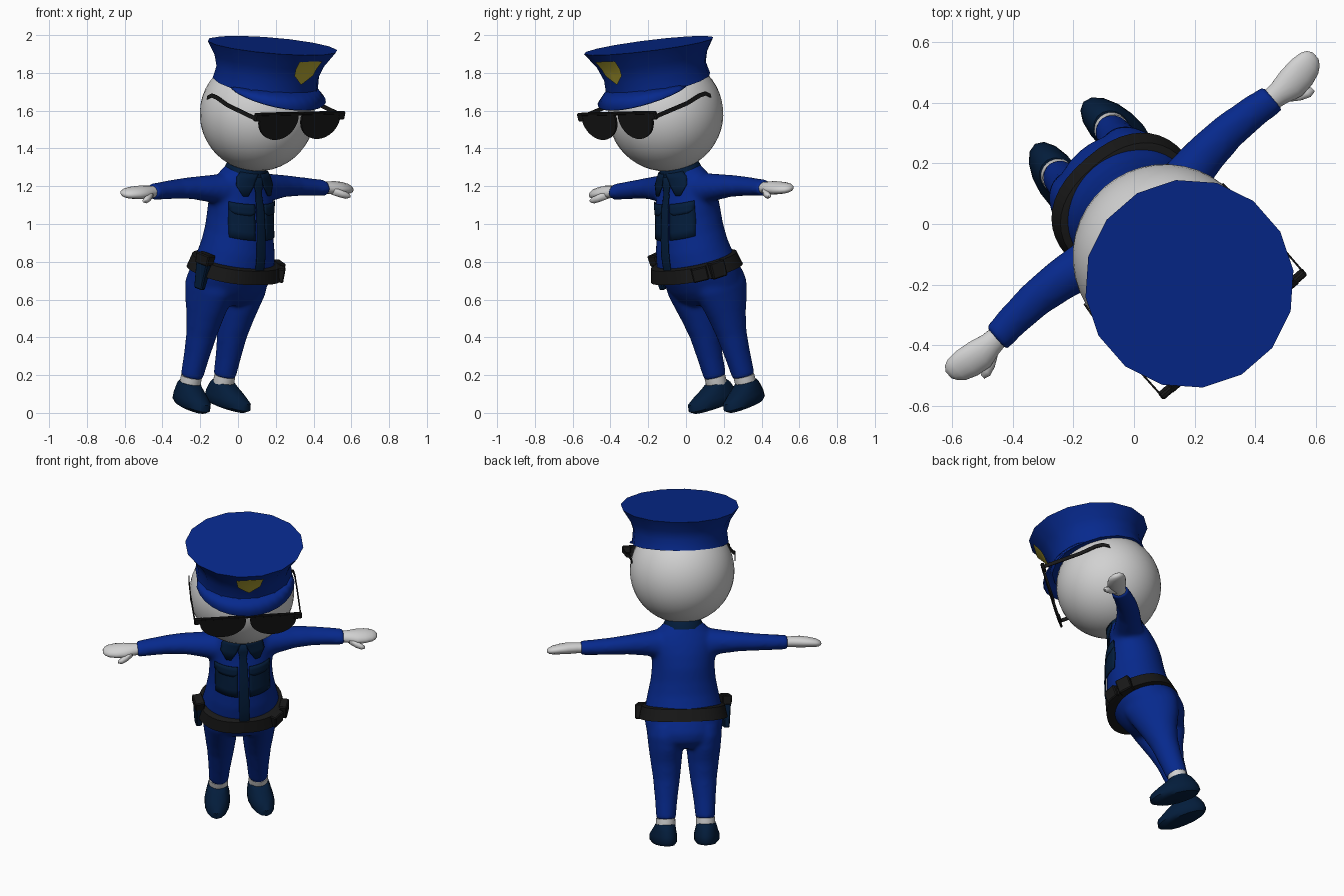
import bpy, bmesh, math
from mathutils import Matrix, Vector

if "Cube" in bpy.data.objects:
    bpy.data.objects.remove(bpy.data.objects["Cube"])

# Whole figure is built upright facing -y, then turned and leaned by this pose
POSE = (Matrix.Translation((-0.188, 0.268, 0.035)) @ Matrix.Rotation(math.radians(41), 4, 'Z')
        @ Matrix.Rotation(math.radians(-1), 4, 'Y') @ Matrix.Rotation(math.radians(17), 4, 'X'))


def material(name, rgb):
    m = bpy.data.materials.new(name)
    m.diffuse_color = (*rgb, 1)
    m.use_nodes = True
    m.node_tree.nodes["Principled BSDF"].inputs["Base Color"].default_value = m.diffuse_color
    return m


BLUE = material("uniform_blue", (0.002, 0.022, 0.265))
NAVY = material("dark_navy", (0.001, 0.012, 0.044))
BLACK = material("black", (0.009, 0.009, 0.009))
WHITE = material("pale_skin", (0.64, 0.64, 0.64))
GOLD = material("badge_gold", (0.48, 0.40, 0.035))


def finish(name, bm, mat, angle=45):
    bmesh.ops.recalc_face_normals(bm, faces=bm.faces)
    me = bpy.data.meshes.new(name)
    bm.to_mesh(me)
    bm.free()
    me.materials.append(mat)
    ob = bpy.data.objects.new(name, me)
    bpy.context.collection.objects.link(ob)
    ob.matrix_world = POSE
    bpy.ops.object.select_all(action='DESELECT')
    ob.select_set(True)
    bpy.context.view_layer.objects.active = ob
    bpy.ops.object.shade_smooth_by_angle(angle=math.radians(angle))
    return ob


def loft(name, rings, mat, closed=True, angle=45):
    """Skin a list of equal-length point rings; closed rings get end caps."""
    bm = bmesh.new()
    vs = [[bm.verts.new(p) for p in r] for r in rings]
    n = len(rings[0])
    for a, b in zip(vs, vs[1:]):
        for i in range(n if closed else n - 1):
            j = (i + 1) % n
            bm.faces.new((a[i], a[j], b[j], b[i]))
    if closed:
        bm.faces.new(vs[0])
        bm.faces.new(vs[-1])
    return finish(name, bm, mat, angle)


def oval_z(x, y, z, rx, ry, n=24, p=1.0):
    """Horizontal oval; p below 1 makes it squarer."""
    pts = []
    for k in range(n):
        c, s = math.cos(k * math.tau / n), math.sin(k * math.tau / n)
        pts.append((x + rx * math.copysign(abs(c) ** p, c), y + ry * math.copysign(abs(s) ** p, s), z))
    return pts


def oval_x(x, y, z, ry, rz, n=16):
    return [(x, y + ry * math.cos(k * math.tau / n), z + rz * math.sin(k * math.tau / n)) for k in range(n)]


def box(name, matrix, size, mat, taper=1.0):
    bm = bmesh.new()
    bmesh.ops.create_cube(bm, size=1)
    for v in bm.verts:
        k = taper if v.co.z < 0 else 1
        v.co = matrix @ Vector((v.co.x * size[0] * k, v.co.y * size[1] * k, v.co.z * size[2]))
    bmesh.ops.bevel(bm, geom=bm.edges[:], offset=0.006, segments=1, affect='EDGES')
    return finish(name, bm, mat, 30)


# Torso: height, half width, half depth, centre y
TORSO = [(.585, .13, .11, .005), (.63, .2, .165, 0), (.68, .22, .187, -.008), (.75, .23, .196, -.028),
         (.82, .224, .193, -.042), (.90, .207, .183, -.042), (.98, .19, .174, -.03), (1.06, .183, .166, -.013),
         (1.14, .187, .15, 0), (1.20, .19, .13, .01), (1.25, .175, .115, .012), (1.29, .14, .105, .01),
         (1.32, .11, .098, .008)]
uniform = [loft("uniform", [oval_z(0, c, z, a, b, 32) for z, a, b, c in TORSO], BLUE)]


def chest_y(x, z):
    """Front surface of the torso at a given x and height."""
    for p, q in zip(TORSO, TORSO[1:]):
        if p[0] <= z <= q[0]:
            t = (z - p[0]) / (q[0] - p[0])
            a, b, c = (p[i] + (q[i] - p[i]) * t for i in (1, 2, 3))
            return c - b * math.sqrt(max(0.05, 1 - (x / a) ** 2))
    return 0


def chest_plate(name, rows, offset, mat):
    """Thin cloth piece lying on the chest; rows are (height, x start, x end)."""
    cols = 8
    rings = []
    for z, x0, x1 in rows:
        xs = [x0 + (x1 - x0) * k / cols for k in range(cols + 1)]
        rings.append([(x, chest_y(x, z) - offset, z) for x in xs])
    ob = loft(name, rings, mat, closed=False)
    mod = ob.modifiers.new("thickness", 'SOLIDIFY')
    mod.thickness = 0.005
    mod.offset = 0


# Tie with knot, neck and collar band
chest_plate("tie", [(z, -w, w) for z, w in ((1.30, .02), (1.25, .028), (1.22, .02), (1.2, .022), (1.14, .025),
            (1.06, .027), (.98, .029), (.9, .03), (.82, .028), (.79, .026))], .012, NAVY)
loft("neck", [oval_z(0, .005, z, .085, .085) for z in (1.25, 1.38)], WHITE)
loft("collar_band", [oval_z(0, .006, z, r, r * .97) for z, r in ((1.29, .118), (1.315, .113), (1.335, .104))], NAVY)

for side, s in (("right", -1), ("left", 1)):
    # Collar flap and chest pocket
    chest_plate(side + "_collar_flap", [(1.318, s * .008, s * .095), (1.29, s * .02, s * .118),
                (1.25, s * .035, s * .128), (1.2, s * .07, s * .098)], .014, NAVY)
    chest_plate(side + "_pocket", [(z, s * .034, s * .158) for z in (1.155, 1.14, 1.1, 1.06, 1.02, .98)], .006, NAVY)
    chest_plate(side + "_pocket_flap", [(1.162, s * .032, s * .16), (1.14, s * .032, s * .16),
                (1.12, s * .032, s * .16), (1.105, s * .06, s * .135)], .01, NAVY)

    # Sleeve, hand and thumb
    uniform.append(loft(side + "_sleeve", [oval_x(s * x, y, z, ry, rz) for x, y, z, ry, rz in (
        (.06, .01, 1.19, .09, .09), (.15, .015, 1.195, .09, .086), (.21, .027, 1.2, .081, .072),
        (.32, .046, 1.2, .071, .058), (.42, .052, 1.195, .063, .051), (.52, .046, 1.19, .057, .046),
        (.607, .036, 1.187, .052, .043))], BLUE))
    loft(side + "_hand", [oval_x(s * x, y, z, ry, rz) for x, y, z, ry, rz in (
        (.58, .037, 1.187, .036, .03), (.63, .034, 1.188, .042, .032), (.68, .032, 1.187, .056, .034),
        (.73, .037, 1.184, .056, .03), (.77, .042, 1.18, .047, .025), (.79, .045, 1.177, .034, .018),
        (.802, .046, 1.176, .015, .009))], WHITE, angle=70)
    loft(side + "_thumb", [oval_x(s * x, y, z, r, r, 10) for x, y, z, r in (
        (.635, .01, 1.18, .022), (.67, -.018, 1.172, .021), (.70, -.034, 1.166, .019),
        (.722, -.04, 1.163, .009))], WHITE, angle=70)

    # Trouser leg, sock and shoe
    uniform.append(loft(side + "_leg", [oval_z(s * x, y, z, rx, ry) for z, x, y, rx, ry in (
        (.162, .115, 0, .057, .062), (.28, .112, -.004, .066, .07), (.40, .108, -.006, .079, .082),
        (.50, .109, -.006, .091, .107), (.58, .11, -.002, .1, .137), (.66, .112, -.004, .106, .16),
        (.72, .105, -.01, .105, .16))], BLUE))
    loft(side + "_sock", [oval_z(s * .117, 0, z, r, r) for z, r in ((.08, .05), (.13, .056), (.168, .056))], WHITE)
    turn = Matrix.Translation((s * .12, 0, 0)) @ Matrix.Rotation(s * math.radians(8), 4, 'Z')
    loft(side + "_shoe", [[turn @ Vector(p) for p in oval_z(0, y, z, rx, ry, 16)] for z, rx, ry, y in (
        (.012, .058, .128, -.043), (.03, .074, .152, -.05), (.065, .074, .148, -.048),
        (.095, .066, .118, -.027), (.117, .061, .088, -.008), (.134, .056, .064, 0))], NAVY)

# Fuse torso, sleeves and legs into one soft suit
bpy.ops.object.select_all(action='DESELECT')
for ob in uniform:
    ob.select_set(True)
bpy.context.view_layer.objects.active = uniform[0]
bpy.ops.object.join()
mod = uniform[0].modifiers.new("fuse", 'REMESH')
mod.mode, mod.voxel_size, mod.use_smooth_shade = 'VOXEL', 0.012, True
mod = uniform[0].modifiers.new("soften", 'SMOOTH')
mod.factor, mod.iterations = 0.5, 10

# Belt with pouches and holster; it hangs forward and stands off the hips
loft("belt", [oval_z(0, -.05, z, .234 + d, .195 + d, 40, .85) for z, d in (
    (.748, -.01), (.753, .024), (.825, .008), (.832, -.01))], BLACK, angle=30)


def belt_item(name, deg, size, z, mat, taper=1.0):
    a = math.radians(deg)
    m = Matrix.Translation((.254 * math.sin(a), -.05 - .225 * math.cos(a), z)) @ Matrix.Rotation(a, 4, 'Z')
    box(name, m, size, mat, taper)


belt_item("front_pouch", 50, (.085, .045, .075), .788, BLACK)
belt_item("side_pouch", 74, (.085, .05, .088), .788, BLACK)
belt_item("holster", -82, (.085, .05, .17), .765, NAVY, .65)
belt_item("holster_strap", -82, (.095, .06, .06), .845, BLACK, .9)

# Head
bm = bmesh.new()
bmesh.ops.create_uvsphere(bm, u_segments=40, v_segments=24, radius=.305)
bmesh.ops.translate(bm, verts=bm.verts, vec=(0, 0, 1.62))
finish("head", bm, WHITE)

# Cap crown: flared profile, higher at the front
CAP = [(0, .283), (.35, .275), (.65, .296), (1, .345)]
SIDES = 16
STEP = math.tau / SIDES


def cap_point(ang, t, push=0.0):
    for (t0, r0), (t1, r1) in zip(CAP, CAP[1:]):
        if t0 <= t <= t1:
            r = r0 + (r1 - r0) * (t - t0) / (t1 - t0) + push
            break
    r *= math.cos(STEP / 2) / math.cos(ang) if abs(ang) < STEP / 2 else 1  # stay on the flat front facet
    low, high = 1.782 + .008 * math.cos(ang), 2.0 + .052 * math.cos(ang)
    return (r * math.sin(ang) + .008, -r * math.cos(ang) - .01, low + (high - low) * t)


loft("cap_crown", [[cap_point((k + .5) * STEP, t) for k in range(SIDES)] for t, _ in CAP], BLUE, angle=35)

# Cap visor: steep curved skirt across the front
visor = [[], []]
for k in range(17):
    a = math.radians(-80 + 10 * k)
    f = max(0, math.cos(a * 90 / 80))
    x, y = math.sin(a), -math.cos(a)
    visor[0].append((.278 * x + .008, .278 * y - .01, 1.795 + .03 * f))
    g = .284 + .066 * f ** .7
    visor[1].append((g * x + .008, g * y - .01, 1.785 - .035 * f))
ob = loft("cap_visor", visor, BLUE, closed=False)
ob.modifiers.new("thickness", 'SOLIDIFY').thickness = 0.008

# Cap badge: shield plate across the front facet
h = STEP / 2
rows = [(.84, 1.25), (.65, 1.25), (.5, 1.15), (.3, .04)]
loft("cap_badge", [[cap_point(a, t, .007) for a in (-w * h, -min(w, .99) * h, 0, min(w, .99) * h, w * h)]
                   for t, w in rows], GOLD, closed=False)

# Sunglasses: lenses, brow bar, hinges and ear pieces
for side, s in (("right", -1), ("left", 1)):
    outline = [(-.128, .07), (.128, .07)]
    outline += [(.135 * math.cos(a), .035 + .115 * math.sin(a)) for a in (-math.pi * k / 14 for k in range(15))]
    loft(side + "_lens", [[(s * .147 + x, y, 1.66 + z) for x, z in outline] for y in (-.338, -.326)], BLACK, angle=30)
    box(side + "_hinge", Matrix.Translation((s * .29, -.328, 1.706)), (.05, .022, .045), BLACK)
    path = [(.31, -.33, 1.70), (.312, -.1, 1.703), (.31, .0, 1.716), (.306, .045, 1.713), (.302, .078, 1.69)]
    loft(side + "_ear_piece", [[(s * x + dx, y, z + dz) for dx, dz in (
        (-.003, -.011), (.003, -.011), (.003, .011), (-.003, .011))] for x, y, z in path], BLACK, angle=30)
box("brow_bar", Matrix.Translation((0, -.332, 1.722)), (.56, .016, .02), BLACK)
